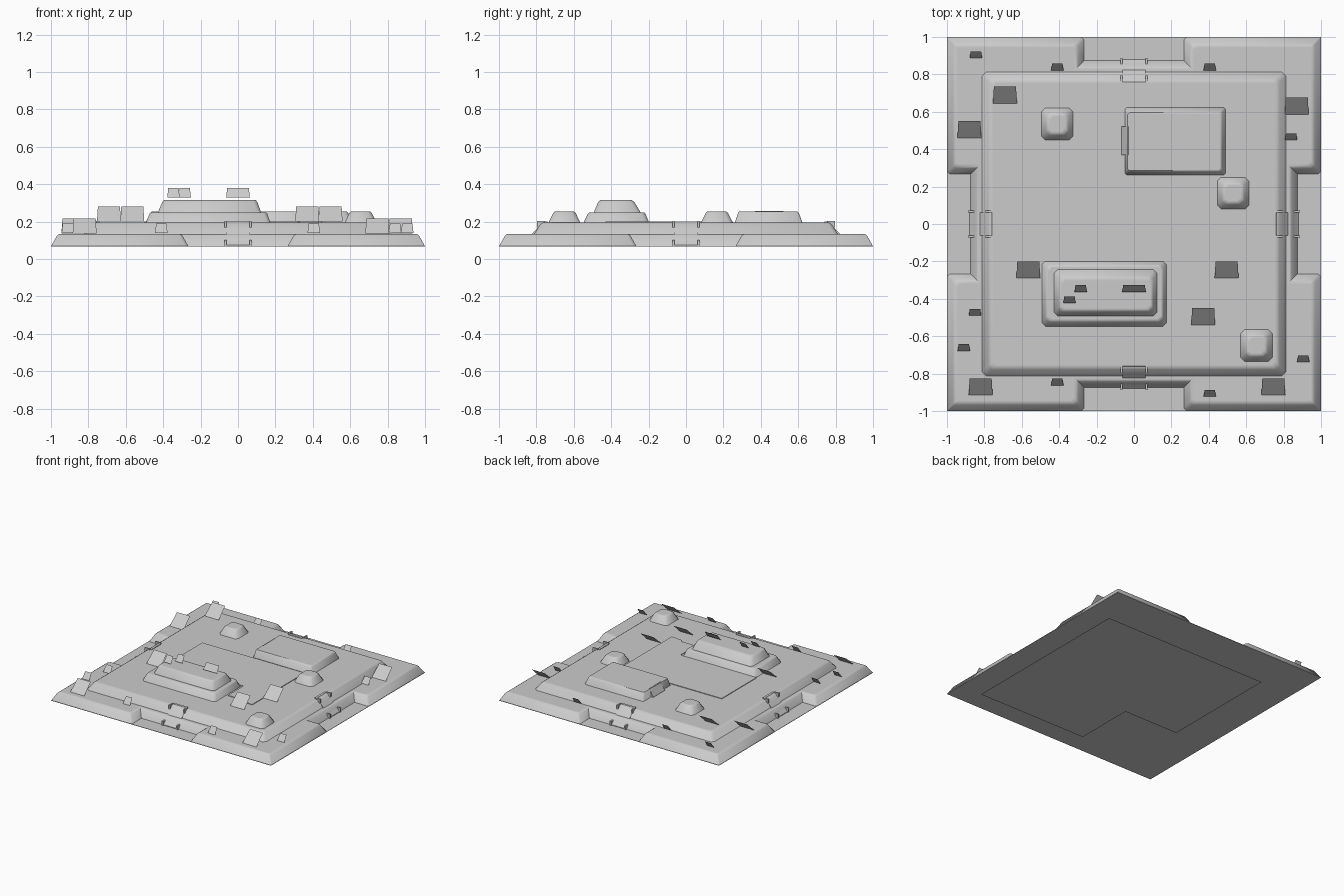
import bpy, bmesh, math
from mathutils import Matrix, Vector

if "Cube" in bpy.data.objects:
    bpy.data.objects.remove(bpy.data.objects["Cube"])

grey = bpy.data.materials.new("plain_grey")
grey.diffuse_color = (0.6, 0.6, 0.6, 1)
grey.use_nodes = True
grey.node_tree.nodes["Principled BSDF"].inputs["Base Color"].default_value = grey.diffuse_color


def finish(name, bm, smooth=None, closed=True):
    if closed:
        bmesh.ops.recalc_face_normals(bm, faces=bm.faces)
    me = bpy.data.meshes.new(name)
    bm.to_mesh(me)
    bm.free()
    me.materials.append(grey)
    ob = bpy.data.objects.new(name, me)
    bpy.context.collection.objects.link(ob)
    if smooth:
        bpy.ops.object.select_all(action='DESELECT')
        ob.select_set(True)
        bpy.context.view_layer.objects.active = ob
        bpy.ops.object.shade_smooth_by_angle(angle=math.radians(smooth))
    return ob


def loft(name, rings, smooth=45):
    """Closed solid through a stack of matching outlines."""
    bm = bmesh.new()
    rows = [[bm.verts.new(p) for p in r] for r in rings]
    n = len(rows[0])
    for a, b in zip(rows, rows[1:]):
        for i in range(n):
            j = (i + 1) % n
            bm.faces.new((a[i], a[j], b[j], b[i]))
    bm.faces.new(rows[0][::-1])
    bm.faces.new(rows[-1])
    return finish(name, bm, smooth)


# Rounded-shoulder slope: (share of the inset, share of the height)
SLOPE = [(0, 0), (0.72, 0.86), (1, 1), (1.25, 1)]


def octagon(x0, x1, y0, y1, z, c):
    return [(x0 + c, y0, z), (x1 - c, y0, z), (x1, y0 + c, z), (x1, y1 - c, z),
            (x1 - c, y1, z), (x0 + c, y1, z), (x0, y1 - c, z), (x0, y0 + c, z)]


def mound(name, base, top, z0, z1, c=0.02):
    rings = []
    for t, h in SLOPE:
        r = [b + (e - b) * t for b, e in zip(base, top)]
        rings.append(octagon(*r, z0 + (z1 - z0) * h, c))
    return loft(name, rings)


def box(bm, x0, x1, y0, y1, z0, z1):
    m = Matrix.Translation(((x0 + x1) / 2, (y0 + y1) / 2, (z0 + z1) / 2))
    bmesh.ops.create_cube(bm, size=1, matrix=m @ Matrix.Diagonal((x1 - x0, y1 - y0, z1 - z0, 1)))


def prism(name, pts, z0, z1):
    return loft(name, [[(x, y, z) for x, y in pts] for z in (z0, z1)], None)


# Flat L-shaped foundation sheet
bm = bmesh.new()
outline = [(-.125, -.75), (.875, -.75), (.875, .75), (-.625, .75), (-.625, -.25), (-.125, -.25)]
bm.faces.new([bm.verts.new((x, y, 0)) for x, y in outline][::-1])
finish("foundation_sheet", bm, closed=False)

# Thin square floor
prism("floor", [(-1, -1), (1, -1), (1, 1), (-1, 1)], 0.067, 0.07)


# Lower tier: square with a notch in the middle of each side
def notched(i, z):
    a, w, d, c = 1 - i, 0.265 + i, 0.875 - i, 0.015
    side = [(-a + c / 3, -a), (-w - c, -a), (-w, -a + c), (-w, -d),
            (w, -d), (w, -a + c), (w + c, -a), (a - c / 3, -a)]
    return [(Matrix.Rotation(k * math.pi / 2, 3, 'Z') @ Vector((x, y, z)))
            for k in range(4) for x, y in side]


loft("lower_tier", [notched(0.045 * t, 0.068 + 0.067 * h) for t, h in SLOPE])

# Upper tier and the mounds on it
s, t = 0.815, 0.765
mound("upper_tier", (-s, s, -s, s), (-t, t, -t, t), 0.13, 0.195)
mound("large_mound_lower", (-.495, .175, -.55, -.195), (-.465, .15, -.515, -.225), .19, .25)
mound("large_mound_upper", (-.43, .125, -.495, -.24), (-.395, .095, -.46, -.29), .245, .315)
mound("long_mound", (-.05, .49, .26, .625), (-.035, .465, .285, .595), .19, .255, .01)
for k, (x, y) in enumerate([(-.41, .535), (.53, .165), (.655, -.65)]):
    b, e = 0.087, 0.05
    mound(f"small_mound_{k + 1}", (x - b, x + b, y - b, y + b),
          (x - e, x + e, y - e, y + e), .19, .255)

# Thin paved court on the upper tier
prism("court", [(-.5, -.2), (.19, -.2), (.19, -.4), (.32, -.4), (.33, -.42), (.43, -.43),
                (.43, .25), (-.5, .25)], 0.19, 0.2)


# Sloped ramps with posts, in the middle of each side
def ramp(name, angle):
    bm = bmesh.new()
    prof = [(-.88, .068), (-.88, .075), (-.76, .2), (-.74, .2), (-.74, .068)]
    left, right = [[bm.verts.new((x, y, z)) for y, z in prof] for x in (-.062, .062)]
    bm.faces.new(left)
    bm.faces.new(right[::-1])
    for i in range(5):
        j = (i + 1) % 5
        bm.faces.new((left[i], right[i], right[j], left[j]))
    for sx in (-.067, .067):
        for y, z in ((-.865, .1), (-.775, .2)):
            box(bm, sx - .006, sx + .006, y - .022, y + .022, z - .03, z + .003)
    bm.transform(Matrix.Rotation(angle, 4, 'Z'))
    finish(name, bm)


for k, side in enumerate(("front", "right", "back", "left")):
    ramp(side + "_ramp", k * math.pi / 2)

# Short ramp up to the long mound
bm = bmesh.new()
low = [bm.verts.new(p) for p in ((-.066, .37, .19), (-.066, .52, .19), (-.066, .52, .2), (-.066, .37, .2))]
high = [bm.verts.new(p) for p in ((-.03, .37, .19), (-.03, .52, .19), (-.03, .52, .258), (-.03, .37, .258))]
bm.faces.new(low)
bm.faces.new(high[::-1])
for i in range(4):
    j = (i + 1) % 4
    bm.faces.new((low[i], high[i], high[j], low[j]))
finish("mound_ramp", bm)


# Floating single-faced panels tilted toward the front
def panels(name, spots, w, d, h):
    bm = bmesh.new()
    for x, y, z in spots:
        q = [(x - w, y - d, z), (x + w, y - d, z), (x + w - .005, y + d, z + h), (x - w + .005, y + d, z + h)]
        bm.faces.new([bm.verts.new(p) for p in q])
    finish(name, bm, closed=False)


panels("large_panels", [(-.69, .69, .2), (-.565, -.245, .2), (.495, -.245, .2), (.37, -.495, .2),
                        (-.88, .505, .137), (.87, .63, .137), (.745, -.87, .137), (-.82, -.87, .137)],
       .064, .045, .081)
panels("small_panels", [(-.845, .905, .14), (-.41, .84, .14), (.405, .84, .14), (.84, .467, .14),
                        (-.85, -.472, .14), (-.91, -.66, .14), (-.41, -.845, .14), (.405, -.905, .14),
                        (.905, -.72, .14), (-.285, -.345, .33), (-.345, -.405, .33)],
       .033, .018, .049)
panels("wide_panel", [(0, -.345, .33)], .063, .018, .049)
